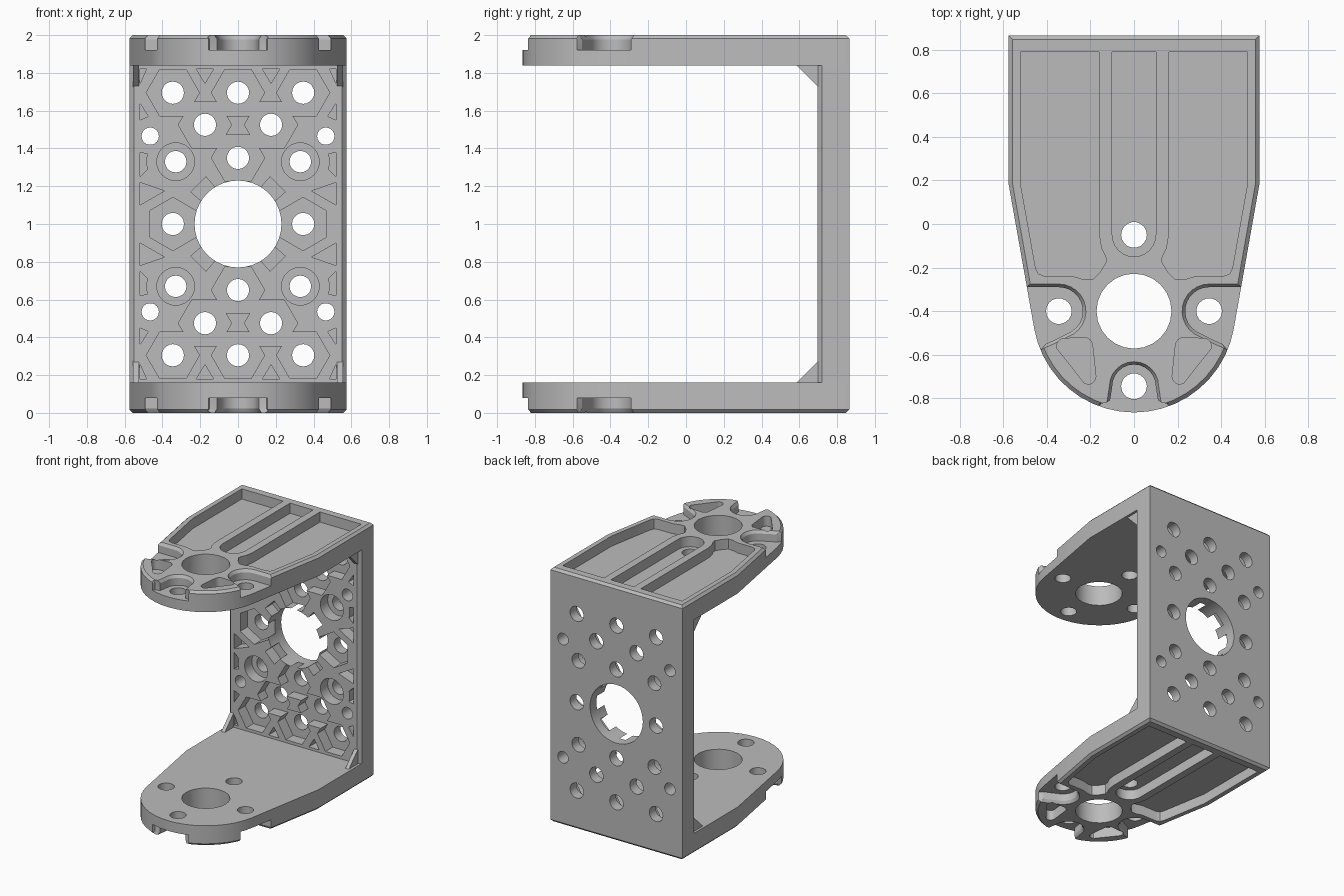
import bpy, bmesh, math

if "Cube" in bpy.data.objects:
    bpy.data.objects.remove(bpy.data.objects["Cube"], do_unlink=True)

grey = bpy.data.materials.new("light grey")
grey.use_nodes = True
grey.diffuse_color = (0.5, 0.5, 0.5, 1)
grey.node_tree.nodes["Principled BSDF"].inputs["Base Color"].default_value = (0.5, 0.5, 0.5, 1)


def arc(cx, cy, r, start, end, n):
    """Points on an arc, angles in degrees."""
    angles = [math.radians(start + (end - start) * i / n) for i in range(n + 1)]
    return [(cx + r * math.cos(a), cy + r * math.sin(a)) for a in angles]


def ring(cx, cy, r, n, turn=0):
    return arc(cx, cy, r, turn, turn + 360, n)[:-1]


def flip(pts, sx, sy=1):
    return [(sx * x, sy * y) for x, y in pts]


def prism(bm, pts, levels, axis="z", centre=(0, 0)):
    """Stack scaled copies of a profile at (height, scale) levels."""
    loops = []
    for w, s in levels:
        flat = [(centre[0] + (u - centre[0]) * s, centre[1] + (v - centre[1]) * s) for u, v in pts]
        spot = {"z": lambda u, v: (u, v, w), "y": lambda u, v: (u, w, v),
                "x": lambda u, v: (w, u, v)}[axis]
        loops.append([bm.verts.new(spot(u, v)) for u, v in flat])
    faces = [bm.faces.new(loops[0]), bm.faces.new(loops[-1])]
    n = len(pts)
    for a, b in zip(loops, loops[1:]):
        for i in range(n):
            faces.append(bm.faces.new((a[i], a[(i + 1) % n], b[(i + 1) % n], b[i])))
    bmesh.ops.recalc_face_normals(bm, faces=faces)
    return loops


def make(name, bm):
    mesh = bpy.data.meshes.new(name)
    bm.to_mesh(mesh)
    bm.free()
    mesh.materials.append(grey)
    obj = bpy.data.objects.new(name, mesh)
    bpy.context.scene.collection.objects.link(obj)
    return obj


def select(obj):
    bpy.ops.object.select_all(action="DESELECT")
    obj.select_set(True)
    bpy.context.view_layer.objects.active = obj


def cut(obj, bm):
    cutter = make("cutter", bm)
    cutter.hide_render = True
    mod = obj.modifiers.new("cut", "BOOLEAN")
    mod.operation, mod.solver, mod.use_self = "DIFFERENCE", "EXACT", True
    mod.object = cutter
    select(obj)
    bpy.ops.object.modifier_apply(modifier=mod.name)
    bpy.data.objects.remove(cutter, do_unlink=True)


def finish(obj):
    select(obj)
    bpy.ops.object.shade_smooth_by_angle(angle=math.radians(25))


# Upper arm: tapered plate with a round nose and chamfered outer rim
half = [(0.575, 0.865), (0.575, 0.18)]
nose = arc(0, -0.4, 0.465, -10, -170, 20)
bm = bmesh.new()
loops = prism(bm, half + nose + flip(half[::-1], -1), [(1.84, 1), (2, 1)])
rim = [e for e in bm.edges if all(v in loops[1] for v in e.verts)]
bmesh.ops.bevel(bm, geom=rim, offset=0.018, segments=1, affect="EDGES")
upper = make("upper_arm", bm)

# Pockets in the outer face of the arm
bm = bmesh.new()
floor = [(1.92, 1), (2.1, 1)]
slot = [(0.1, 0.79), (-0.1, 0.79)] + arc(0, -0.05, 0.1, 180, 360, 12)
prism(bm, slot, floor)
side = [(0.52, 0.79), (0.52, 0.18), (0.452, -0.2), (0.44, -0.228), (0.41, -0.24),
        (0.28, -0.24), (0.23, -0.255), (0.19, -0.255), (0.155, -0.22), (0.128, -0.175),
        (0.13, -0.15), (0.15, -0.11), (0.16, -0.05), (0.16, 0.79)]
toe = (arc(0.32, -0.56, 0.035, -20, 100, 5) + arc(0.23, -0.56, 0.04, 90, 180, 4)
       + arc(0.21, -0.7, 0.035, 180, 300, 5))
for s in (1, -1):
    prism(bm, flip(side, s), floor)
    prism(bm, flip(toe, s), floor)

# Open recesses around the three outer screw holes, with chamfered lips
lip = [(1.92, 1), (1.978, 1), (2.005, 1.16), (2.1, 1.16)]
ear = ([(0.7, -0.29)] + arc(0.345, -0.4, 0.11, 90, 250, 12)
       + [(0.37, -0.535), (0.405, -0.55), (0.43, -0.58), (0.7, -0.62)])
front = ([(0.2, -0.95), (0.15, -0.82), (0.11, -0.81)] + arc(0, -0.745, 0.1, 0, 180, 12)
         + [(-0.11, -0.81), (-0.15, -0.82), (-0.2, -0.95)])
for s in (1, -1):
    prism(bm, flip(ear, s), lip, centre=(s * 0.345, -0.4))
prism(bm, front, lip, centre=(0, -0.745))

# Bearing hole and four screw holes
through = [(1.7, 1), (2.2, 1)]
prism(bm, ring(0, -0.4, 0.172, 24), through)
for x, y in ((0, -0.05), (0, -0.745), (0.345, -0.4), (-0.345, -0.4)):
    prism(bm, ring(x, y, 0.059, 18), through)
cut(upper, bm)

# Lower arm: reflection of the upper one
bm = bmesh.new()
bm.from_mesh(upper.data)
for v in bm.verts:
    v.co.z = 2 - v.co.z
bmesh.ops.reverse_faces(bm, faces=bm.faces[:])
lower = make("lower_arm", bm)

# Back plate with chamfered inner edges
bm = bmesh.new()
edge = [(0.575, 0.865), (0.575, 0.72), (0.55, 0.695)]
prism(bm, edge + flip(edge[::-1], -1), [(0.16, 1), (1.84, 1)])
back = make("back_plate", bm)

# Nut pockets, counterbores and lightening pockets, mirrored in four quarters
bm = bmesh.new()
pocket = [(0.785, 1), (0.6, 1)]
hole = [(0.6, 1), (1, 1)]
hex_r = 0.122 / math.cos(math.pi / 6)
prism(bm, ring(0, 1, 0.23, 40), hole, "y")


def raised(pts, sx, sz):
    return [(sx * x, 1 + sz * z) for x, z in pts]


fillers = [
    [(0.13, 0.82), (0.22, 0.82), (0.175, 0.745)],
    [(0.52, 0.82), (0.485, 0.82), (0.52, 0.74)],
    [(0.52, 0.64), (0.475, 0.57), (0.52, 0.55)],
    [(0.52, 0.22), (0.39, 0.175), (0.52, 0.1)],
    [(0.52, 0.38)] + arc(0.33, 0.33, 0.155, 15, -15, 6) + [(0.52, 0.25)],
    [(0.1, 0.17), (0.17, 0.1), (0.25, 0.17), (0.17, 0.25)],
]
for sz in (1, -1):
    for x, z in ((0, 0.695), (0, 0.35)):
        prism(bm, ring(x, 1 + sz * z, hex_r, 6), pocket, "y")
        prism(bm, ring(x, 1 + sz * z, 0.059, 20), hole, "y")
    for sx in (1, -1):
        for x, z in ((0.345, 0.695), (0.175, 0.525)):
            prism(bm, ring(sx * x, 1 + sz * z, hex_r, 6), pocket, "y")
            prism(bm, ring(sx * x, 1 + sz * z, 0.059, 20), hole, "y")
        prism(bm, ring(sx * 0.33, 1 + sz * 0.33, 0.1, 24), pocket, "y")
        prism(bm, ring(sx * 0.33, 1 + sz * 0.33, 0.057, 20), hole, "y")
        prism(bm, ring(sx * 0.465, 1 + sz * 0.465, 0.046, 18), hole, "y")
        for f in fillers:
            prism(bm, raised(f, sx, sz), pocket, "y")
for sx in (1, -1):
    prism(bm, ring(sx * 0.345, 1, hex_r, 6, 30), pocket, "y")
    prism(bm, ring(sx * 0.345, 1, 0.059, 20), hole, "y")
cut(back, bm)

# Corner gussets between the plate and the arms
bm = bmesh.new()
for sx in (1, -1):
    for sz in (1, -1):
        tri = raised([(0.58, 0.845), (0.7, 0.845), (0.7, 0.725)], 1, sz)
        prism(bm, tri, [(sx * 0.525, 1), (sx * 0.555, 1)], "x")
gussets = make("corner_gussets", bm)

for obj in (upper, lower, back, gussets):
    finish(obj)
